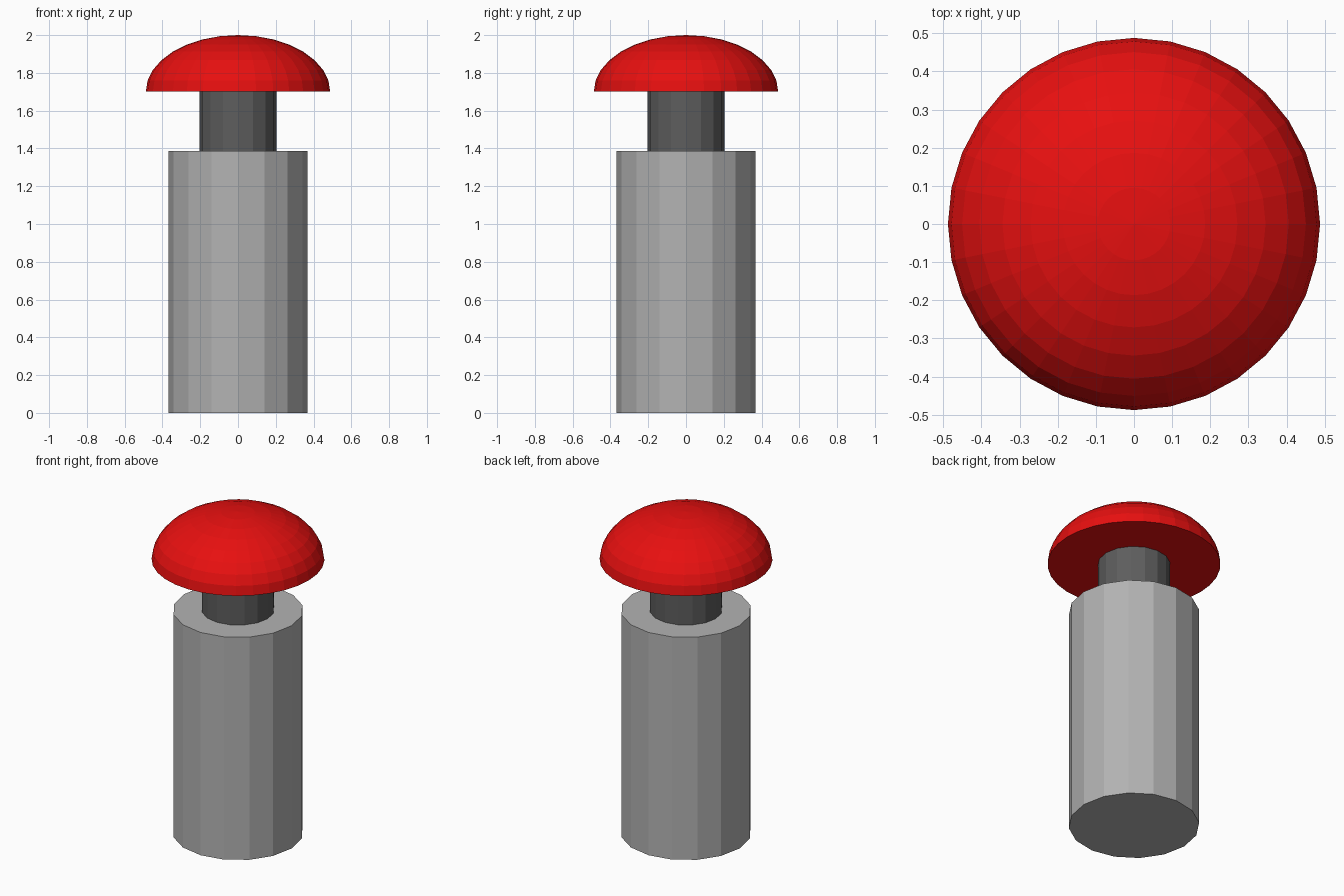
import bpy, bmesh, math

if "Cube" in bpy.data.objects:
    bpy.data.objects.remove(bpy.data.objects["Cube"])


def material(name, rgb):
    m = bpy.data.materials.new(name)
    m.diffuse_color = (*rgb, 1.0)
    m.use_nodes = True
    m.node_tree.nodes["Principled BSDF"].inputs["Base Color"].default_value = m.diffuse_color
    return m


def lathe(name, profile, sides, mat):
    """Closed flat-faced solid turned around z from (radius, height) points, bottom to top."""
    bm = bmesh.new()
    rings = []
    for r, z in profile:
        if r < 1e-5:
            rings.append([bm.verts.new((0, 0, z))])
        else:
            rings.append([bm.verts.new((r * math.cos(math.tau * i / sides),
                                        r * math.sin(math.tau * i / sides), z))
                          for i in range(sides)])
    for a, b in zip(rings, rings[1:]):
        for i in range(sides):
            j = (i + 1) % sides
            if len(b) == 1:
                bm.faces.new((a[i], a[j], b[0]))
            else:
                bm.faces.new((a[i], a[j], b[j], b[i]))
    bm.faces.new(rings[0][::-1])
    if len(rings[-1]) > 1:
        bm.faces.new(rings[-1])
    mesh = bpy.data.meshes.new(name)
    bm.to_mesh(mesh)
    bm.free()
    mesh.materials.append(mat)
    obj = bpy.data.objects.new(name, mesh)
    bpy.context.collection.objects.link(obj)
    return obj


red = material("red", (0.8, 0.005, 0.005))
grey = material("mid grey", (0.45, 0.45, 0.45))
dark = material("dark grey", (0.11, 0.11, 0.11))

# Thick base post
lathe("post", [(0.369, 0), (0.369, 1.387)], 16, grey)

# Thin stem between post and cap
lathe("stem", [(0.205, 1.387), (0.205, 1.702)], 16, dark)

# Flattened half-sphere button cap
steps = 8
dome = [(0.488 * math.cos(math.pi / 2 * k / steps),
         1.701 + 0.299 * math.sin(math.pi / 2 * k / steps)) for k in range(steps + 1)]
lathe("button_cap", dome, 32, red)
